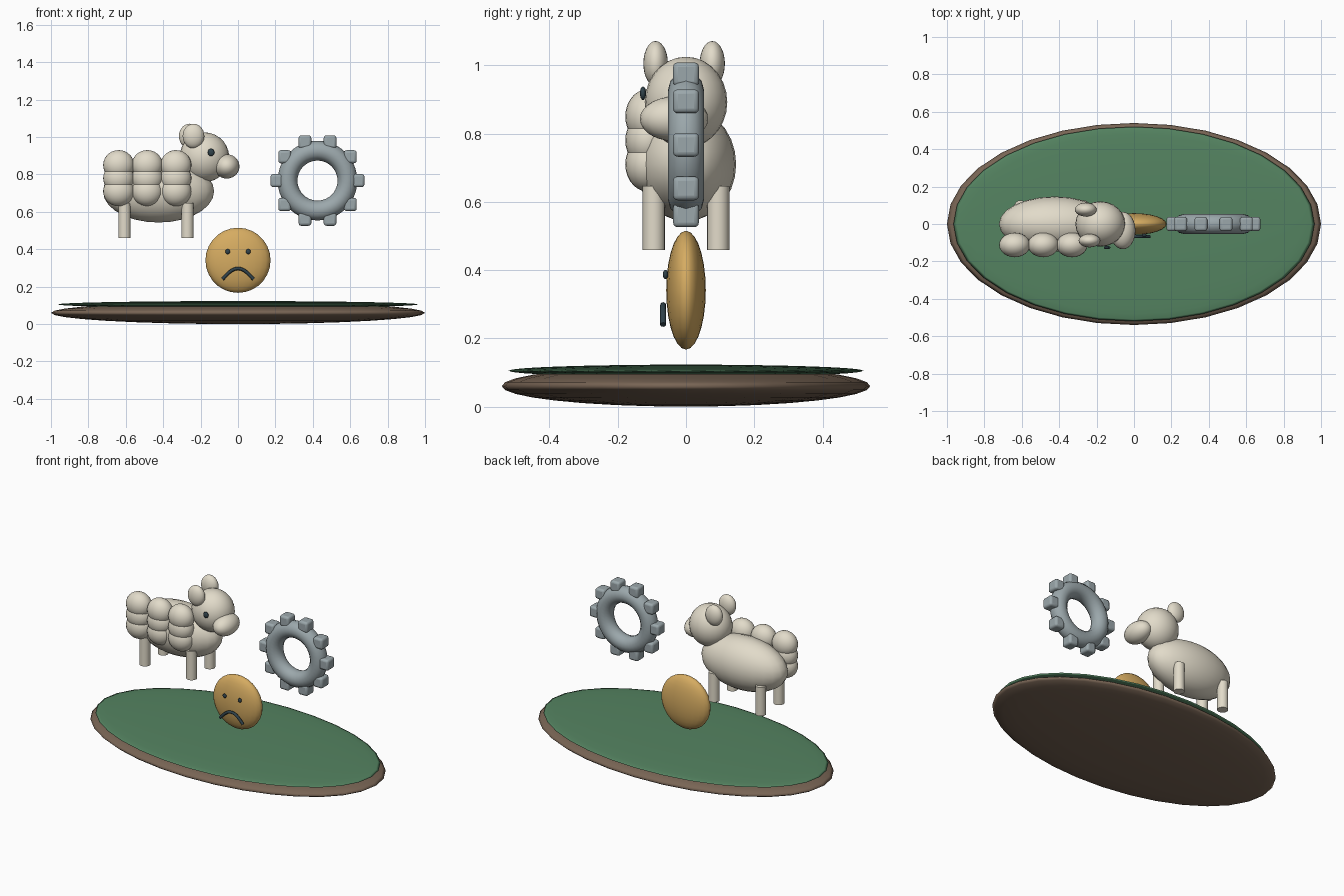
import bpy
from math import sin, cos, tau, radians

if "Cube" in bpy.data.objects:
    bpy.data.objects.remove(bpy.data.objects["Cube"])


def material(name, rgb):
    m = bpy.data.materials.new(name)
    m.diffuse_color = (*rgb, 1)
    m.use_nodes = True
    m.node_tree.nodes["Principled BSDF"].inputs["Base Color"].default_value = m.diffuse_color
    return m


SOIL = material("soil", (0.19, 0.13, 0.09))
GRASS = material("grass", (0.09, 0.23, 0.12))
CREAM = material("cream", (0.76, 0.71, 0.59))
GOLD = material("gold", (0.67, 0.41, 0.12))
DARK = material("dark", (0.03, 0.055, 0.07))
STEEL = material("steel", (0.33, 0.39, 0.41))


def finish(name, mat, smooth=True):
    ob = bpy.context.object
    ob.name = name
    ob.data.materials.append(mat)
    if smooth:
        bpy.ops.object.shade_smooth_by_angle(angle=radians(40))
    return ob


def ball(name, loc, radii, mat, seg=24, rings=14):
    bpy.ops.mesh.primitive_uv_sphere_add(segments=seg, ring_count=rings, location=loc)
    bpy.context.object.scale = radii
    bpy.ops.object.transform_apply(location=False, rotation=False, scale=True)
    finish(name, mat, False)
    bpy.ops.object.shade_smooth()


# Oval ground
ball("ground_base", (0, 0, 0.06), (1.0, 0.54, 0.06), SOIL, 32, 16)
ball("ground_grass", (0, 0, 0.105), (0.965, 0.52, 0.018), GRASS, 32, 16)

# Sad face disc
ball("face_disc", (0, 0, 0.341), (0.174, 0.058, 0.174), GOLD)
for x in (-0.055, 0.055):
    ball("face_eye", (x, -0.06, 0.387), (0.013, 0.008, 0.014), DARK, 16, 8)

# Frowning mouth, a swept tube
cu = bpy.data.curves.new("mouth", "CURVE")
cu.dimensions = "3D"
cu.bevel_depth = 0.009
cu.bevel_resolution = 2
cu.use_fill_caps = True
sp = cu.splines.new("BEZIER")
sp.bezier_points.add(2)
for p, (x, z, hx, hz) in zip(sp.bezier_points, [(-0.083, 0.24, 0.025, 0.025),
                                              (0, 0.297, 0.035, 0),
                                              (0.083, 0.24, 0.025, -0.025)]):
    p.co = (x, -0.067, z)
    p.handle_left = (x - hx, -0.067, z - hz)
    p.handle_right = (x + hx, -0.067, z + hz)
cu.materials.append(DARK)
bpy.context.collection.objects.link(bpy.data.objects.new("face_mouth", cu))

# Gear ring with upright rounded teeth
GX, GZ = 0.425, 0.767
bpy.ops.mesh.primitive_torus_add(location=(GX, 0, GZ), rotation=(radians(90), 0, 0),
                                 major_radius=0.16, minor_radius=0.053,
                                 major_segments=40, minor_segments=12)
finish("gear_ring", STEEL)
for i in range(10):
    a = tau * i / 10
    bpy.ops.mesh.primitive_cube_add(size=1, location=(GX + 0.217 * cos(a), 0, GZ + 0.217 * sin(a)))
    tooth = bpy.context.object
    tooth.scale = (0.068, 0.076, 0.07)
    bpy.ops.object.transform_apply(location=False, rotation=False, scale=True)
    finish("gear_tooth", STEEL)
    b = tooth.modifiers.new("round", "BEVEL")
    b.width = 0.014
    b.segments = 3

# Sheep body, head, muzzle
ball("sheep_body", (-0.425, 0, 0.71), (0.297, 0.147, 0.167), CREAM)
ball("sheep_head", (-0.18, 0, 0.892), (0.133, 0.121, 0.133), CREAM)
ball("sheep_muzzle", (-0.06, -0.035, 0.843), (0.068, 0.1, 0.065), CREAM)
ball("sheep_eye", (-0.144, -0.126, 0.918), (0.018, 0.009, 0.02), DARK, 16, 8)

# Ears
ball("sheep_ear", (-0.238, -0.089, 1.005), (0.058, 0.036, 0.066), CREAM)
ball("sheep_ear", (-0.258, 0.077, 1.005), (0.058, 0.037, 0.066), CREAM)

# Wool lobes on the front flank
for x in (-0.638, -0.485, -0.332):
    for z in (0.71, 0.78, 0.85):
        ball("wool_lobe", (x, -0.112, z), (0.083, 0.066, 0.08), CREAM)

# Legs
for x in (-0.607, -0.27):
    for y in (-0.094, 0.094):
        bpy.ops.mesh.primitive_cylinder_add(vertices=16, radius=0.033, depth=0.187,
                                            location=(x, y, 0.553))
        finish("sheep_leg", CREAM)
